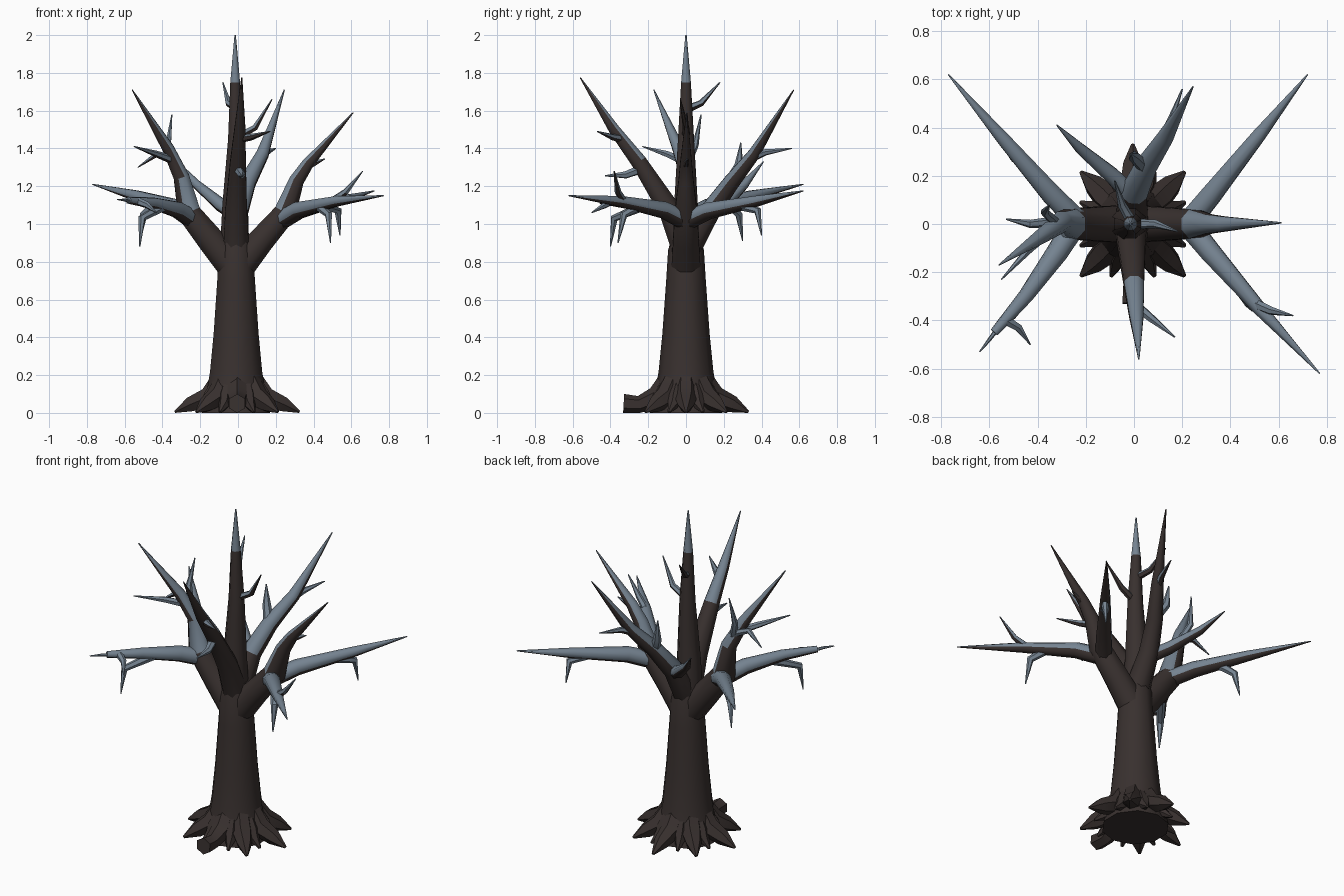
import bpy
import bmesh
import math
from mathutils import Vector

cube = bpy.data.objects.get("Cube")
if cube:
    bpy.data.objects.remove(cube, do_unlink=True)


def make_material(name, color):
    mat = bpy.data.materials.new(name)
    mat.use_nodes = True
    mat.diffuse_color = color
    bsdf = mat.node_tree.nodes["Principled BSDF"]
    bsdf.inputs["Base Color"].default_value = color
    bsdf.inputs["Roughness"].default_value = 0.9
    return mat


BARK = make_material("dark bark", (0.04, 0.03, 0.028, 1))
FROST = make_material("slate frost", (0.18, 0.23, 0.285, 1))

# Frost rules: (lowest height, lowest upward normal) of the faces that turn slate
BARE = (9, 1)
UPRIGHT = (1.05, 0.1)
LEVEL = (0, -0.45)
ALL_OVER = (0, -2)


def tube(name, points, radii, frost=BARE, sides=8):
    """Tapered tube along a path, closed at both ends."""
    points = [Vector(p) for p in points]
    bm = bmesh.new()
    rings = []
    last = Vector((0, 0, 1))
    turn = last.rotation_difference(last)
    for i, (point, radius) in enumerate(zip(points, radii)):
        ahead = points[min(i + 1, len(points) - 1)] - point
        behind = point - points[max(i - 1, 0)]
        tangent = (ahead.normalized() + behind.normalized()).normalized()
        turn = last.rotation_difference(tangent) @ turn
        last = tangent
        ring = []
        for k in range(sides):
            a = math.tau * (k + 0.5) / sides
            co = point + turn @ Vector((math.cos(a), math.sin(a), 0)) * radius
            co.z = max(co.z, 0)
            ring.append(bm.verts.new(co))
        rings.append(ring)
    for low, high in zip(rings, rings[1:]):
        for k in range(sides):
            n = (k + 1) % sides
            bm.faces.new((low[k], low[n], high[n], high[k]))
    bm.faces.new(rings[0][::-1])
    bm.faces.new(rings[-1])
    bm.normal_update()
    for face in bm.faces:
        high_enough = face.calc_center_median().z > frost[0]
        face.material_index = int(high_enough and face.normal.z > frost[1])
    mesh = bpy.data.meshes.new(name)
    bm.to_mesh(mesh)
    bm.free()
    mesh.materials.append(BARK)
    mesh.materials.append(FROST)
    obj = bpy.data.objects.new(name, mesh)
    bpy.context.collection.objects.link(obj)
    bpy.ops.object.select_all(action="DESELECT")
    obj.select_set(True)
    bpy.context.view_layer.objects.active = obj
    bpy.ops.object.shade_smooth_by_angle(angle=math.radians(50))
    return obj


def twig(name, start, bend, tip, frost=LEVEL, radius=0.022):
    tube(name, (start, bend, tip), (radius, radius * 0.8, 0.003), frost, 6)


# Trunk and central leader
tube("trunk",
     [(-0.01, 0, z) for z in (0, 0.1, 0.22, 0.42, 0.7, 0.86, 0.95)],
     (0.19, 0.165, 0.145, 0.125, 0.105, 0.095, 0.07), sides=10)
tube("leader",
     [(-0.02, 0, 0.8), (-0.02, 0, 1.1), (-0.01, 0, 1.45),
      (-0.015, 0, 1.75), (-0.015, 0, 2)],
     (0.085, 0.068, 0.046, 0.028, 0.004), (1.76, -2))

# Roots: eight long ones, the front one blunt, with short ones between
for i in range(16):
    a = math.tau * i / 16
    long_root = i % 2 == 0
    reach = 0.235 if not long_root else (0.33 if i % 4 == 0 else 0.305)
    blunt = i == 12
    path = [(math.cos(a) * d - 0.005, math.sin(a) * d, z) for d, z in
            ((0.08, 0.2), (0.15, 0.085), (reach * 0.75, 0.045),
             (reach, 0.05 if blunt else 0.004))]
    thick = 1 if long_root else 0.7
    end = 0.05 if blunt else 0.008
    tube(f"root_{i + 1}", path,
         (0.05 * thick, 0.06 * thick, 0.045 * thick, end), sides=6)

# Main limbs, each running up into its own pointed branch
tube("left_limb",
     [(0, 0, 0.76), (0.12, 0, 0.91), (0.25, 0, 1.06), (0.31, 0, 1.23),
      (0.37, 0, 1.32), (0.61, 0.005, 1.59)],
     (0.085, 0.075, 0.065, 0.043, 0.034, 0.003), UPRIGHT)
tube("right_limb",
     [(-0.02, 0, 0.76), (-0.14, 0, 0.91), (-0.26, 0, 1.06),
      (-0.3, 0.01, 1.25), (-0.37, -0.04, 1.4), (-0.56, -0.17, 1.71)],
     (0.085, 0.078, 0.068, 0.045, 0.034, 0.003), UPRIGHT)
tube("front_limb",
     [(-0.01, 0, 0.85), (-0.01, -0.09, 1.08), (0, -0.25, 1.33),
      (0.01, -0.38, 1.5), (0.02, -0.56, 1.775)],
     (0.075, 0.062, 0.045, 0.032, 0.003), (1.33, 0.1))
tube("back_limb",
     [(-0.01, 0, 0.85), (0, 0.13, 1.07), (0.05, 0.24, 1.22),
      (0.13, 0.36, 1.37), (0.245, 0.57, 1.71)],
     (0.075, 0.058, 0.047, 0.035, 0.003), UPRIGHT)
tube("back_side_branch",
     [(-0.01, 0.12, 1.05), (-0.09, 0.2, 1.1), (-0.22, 0.31, 1.21),
      (-0.32, 0.41, 1.33)],
     (0.04, 0.036, 0.024, 0.003), LEVEL)

# Long level branches at the four corners
level_radii = (0.05, 0.046, 0.03, 0.003)
tube("front_left_branch",
     [(0.23, -0.01, 1.02), (0.32, -0.12, 1.075), (0.52, -0.35, 1.12),
      (0.77, -0.62, 1.15)], level_radii, LEVEL)
tube("back_left_branch",
     [(0.23, 0.01, 1.02), (0.32, 0.12, 1.07), (0.52, 0.37, 1.12),
      (0.72, 0.62, 1.175)], level_radii, LEVEL)
tube("back_right_branch",
     [(-0.23, 0.01, 1.03), (-0.34, 0.12, 1.09), (-0.54, 0.35, 1.15),
      (-0.77, 0.62, 1.21)], level_radii, LEVEL)
tube("front_right_branch",
     [(-0.25, -0.01, 1.03), (-0.32, -0.12, 1.075), (-0.45, -0.3, 1.11),
      (-0.58, -0.45, 1.125)], (0.05, 0.046, 0.032, 0.019), LEVEL)
twig("front_right_stub", (-0.57, -0.44, 1.12), (-0.6, -0.48, 1.127),
     (-0.64, -0.53, 1.13), radius=0.01)

# Drooping twigs under the level branches
for name, start, bend, tip in (
        ("front_left_droop", (0.42, -0.24, 1.1), (0.48, -0.33, 1.05), (0.49, -0.36, 0.9)),
        ("back_left_droop", (0.44, 0.27, 1.1), (0.53, 0.38, 1.07), (0.54, 0.4, 0.94)),
        ("back_right_droop", (-0.43, 0.22, 1.11), (-0.5, 0.28, 1.05), (-0.52, 0.3, 0.91)),
        ("front_right_droop", (-0.4, -0.24, 1.09), (-0.51, -0.38, 1.03), (-0.52, -0.4, 0.88))):
    twig(name, start, bend, tip, ALL_OVER, 0.026)

# Side twigs on the level branches
twig("front_left_twig", (0.5, -0.33, 1.12), (0.57, -0.36, 1.17), (0.66, -0.38, 1.28))
twig("front_right_twig", (-0.53, -0.4, 1.12), (-0.48, -0.43, 1.1), (-0.43, -0.5, 1.06))

# Twigs on the upright limbs
twig("left_limb_twig", (0.35, 0, 1.3), (0.4, 0, 1.32), (0.46, 0.01, 1.345), UPRIGHT)
twig("right_limb_twig", (-0.35, -0.03, 1.34), (-0.43, -0.1, 1.37), (-0.55, -0.23, 1.41))
twig("right_limb_short_twig", (-0.33, 0.01, 1.33), (-0.43, 0, 1.37), (-0.53, 0.02, 1.3))
twig("right_limb_high_twig", (-0.32, 0, 1.3), (-0.37, 0.05, 1.42), (-0.35, 0.08, 1.58), ALL_OVER)
twig("front_limb_twig", (0.01, -0.34, 1.45), (0.07, -0.39, 1.46), (0.17, -0.47, 1.49), UPRIGHT)
twig("front_limb_low_twig", (0, -0.24, 1.29), (0.02, -0.32, 1.26), (0.02, -0.43, 1.255), ALL_OVER, 0.025)
twig("back_limb_twig", (0.11, 0.33, 1.34), (0.15, 0.42, 1.38), (0.2, 0.56, 1.4))
twig("back_limb_high_twig", (0.05, 0.23, 1.22), (0, 0.28, 1.31), (-0.01, 0.29, 1.43), ALL_OVER, 0.03)
twig("leader_left_twig", (0, 0, 1.46), (0.09, 0, 1.51), (0.18, -0.03, 1.66), UPRIGHT)
twig("leader_back_twig", (-0.01, 0.01, 1.61), (-0.05, 0.08, 1.64), (-0.08, 0.18, 1.75), UPRIGHT)
